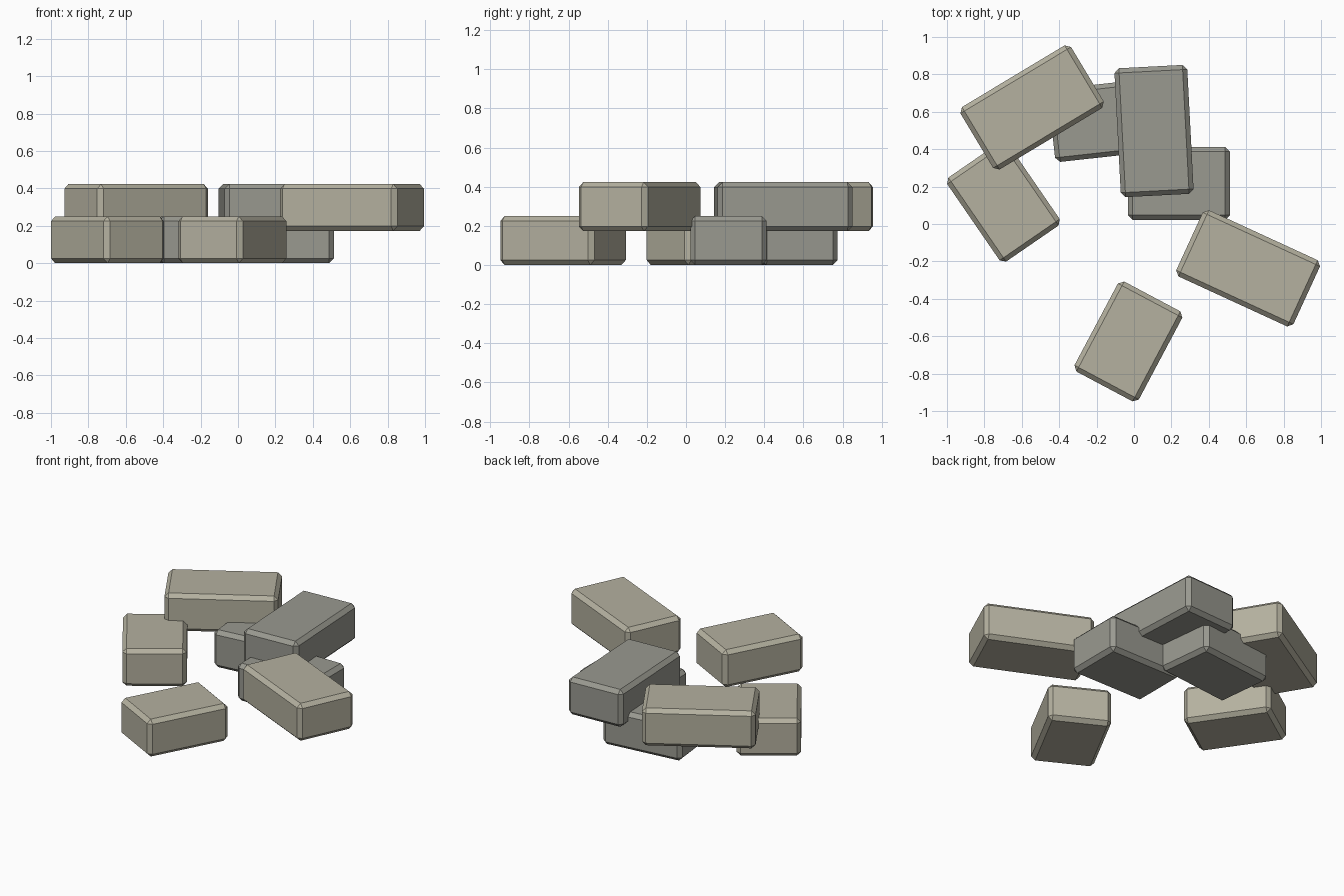
import bpy
import bmesh
from math import radians
from mathutils import Matrix

if "Cube" in bpy.data.objects:
    bpy.data.objects.remove(bpy.data.objects["Cube"])

WIDTH, HEIGHT, CHAMFER = 0.39, 0.25, 0.025
LOW_Z, HIGH_Z = 0.125, 0.298       # centres of the two layers
SHORT, LONG = 0.545, 0.69          # block lengths


def material(name, rgb):
    mat = bpy.data.materials.new(name)
    mat.diffuse_color = (*rgb, 1)
    mat.use_nodes = True
    mat.node_tree.nodes["Principled BSDF"].inputs["Base Color"].default_value = mat.diffuse_color
    return mat


tan = material("tan_stone", (0.46, 0.44, 0.35))
grey = material("grey_stone", (0.32, 0.32, 0.28))


def block(name, x, y, z, length, angle, mat):
    """Chamfered stone block, turned about z."""
    bm = bmesh.new()
    bmesh.ops.create_cube(bm, size=1,
                          matrix=Matrix.Diagonal((length, WIDTH, HEIGHT, 1)))
    bmesh.ops.bevel(bm, geom=bm.edges[:], offset=CHAMFER, segments=1,
                    affect='EDGES')
    mesh = bpy.data.meshes.new(name)
    bm.to_mesh(mesh)
    bm.free()
    mesh.materials.append(mat)
    ob = bpy.data.objects.new(name, mesh)
    ob.location = (x, y, z)
    ob.rotation_euler.z = radians(angle)
    bpy.context.collection.objects.link(ob)


# Lower layer
block("lower_block_left", -0.698, 0.12, LOW_Z, SHORT, -55.5, tan)
block("lower_block_front", -0.03, -0.628, LOW_Z, SHORT, 62, tan)
block("lower_block_centre", 0.24, 0.217, LOW_Z, SHORT, 0, grey)
block("lower_block_back", -0.17, 0.553, LOW_Z, SHORT, 6.3, grey)

# Upper layer
block("upper_block_back_left", -0.545, 0.623, HIGH_Z, LONG, 31, tan)
block("upper_block_right", 0.61, -0.237, HIGH_Z, LONG, -24.7, tan)
block("upper_block_back", 0.107, 0.497, HIGH_Z, LONG, 93, grey)
